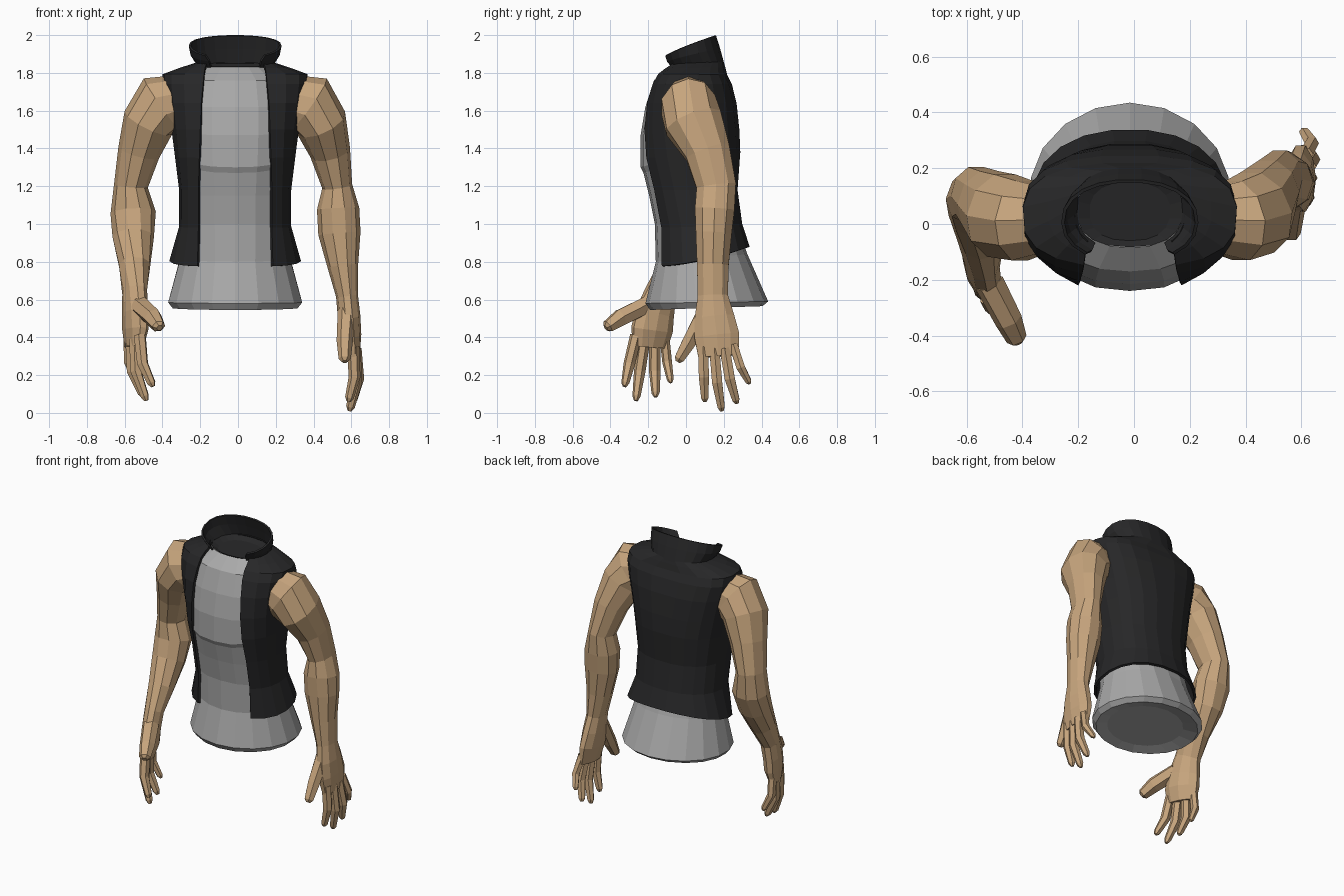
import bpy, bmesh, math
from mathutils import Vector

cube = bpy.data.objects.get("Cube")
if cube:
    bpy.data.objects.remove(cube, do_unlink=True)


def material(name, rgb):
    m = bpy.data.materials.new(name)
    m.use_nodes = True
    m.diffuse_color = (*rgb, 1)
    m.node_tree.nodes["Principled BSDF"].inputs["Base Color"].default_value = (*rgb, 1)
    return m


SKIN = material("tan_skin", (0.57, 0.375, 0.205))
GREY = material("grey_cloth", (0.40, 0.40, 0.40))
BLACK = material("black_cloth", (0.02, 0.02, 0.021))


def loft(name, rings, mat, closed=True, caps=(False, False)):
    """Skin a stack of rings, with optional lower and upper caps."""
    bm = bmesh.new()
    rows = [[bm.verts.new(p) for p in r] for r in rings]
    n = len(rows[0])
    for a, b in zip(rows, rows[1:]):
        for i in range(n if closed else n - 1):
            j = (i + 1) % n
            bm.faces.new((a[i], a[j], b[j], b[i]))
    if caps[0]:
        bm.faces.new(rows[0][::-1])
    if caps[1]:
        bm.faces.new(rows[-1])
    if closed:
        bmesh.ops.recalc_face_normals(bm, faces=bm.faces)
    me = bpy.data.meshes.new(name)
    bm.to_mesh(me)
    bm.free()
    me.materials.append(mat)
    ob = bpy.data.objects.new(name, me)
    bpy.context.collection.objects.link(ob)
    return ob


def solidify(ob, thickness):
    mod = ob.modifiers.new("thickness", "SOLIDIFY")
    mod.thickness = thickness
    mod.offset = -1


def body_ring(zf, zb, hx, yf, yb, power=2.4, gap=0, bend=1.0, n=18, cx=-0.015):
    """Rounded ring rising from zf at the front to zb at the back, open over the gap."""
    start = math.asin((gap / hx) ** (power / 2)) if gap else 0
    pts = []
    for i in range(n):
        t = start + (2 * math.pi - 2 * start) * i / (n - 1 if gap else n)
        s, c = math.sin(t), -math.cos(t)
        x = cx + hx * math.copysign(abs(s) ** (2 / power), s)
        v = math.copysign(abs(c) ** (2 / power), c)
        y = (yf + yb) / 2 + v * (yb - yf) / 2
        pts.append((x, y, zf + (zb - zf) * ((v + 1) / 2) ** bend))
    return pts


# Shirt with a flared, closed hem
shirt = [
    (.565, .59, .25, -.13, .31, 2), (.545, .565, .335, -.19, .405, 2),
    (.58, .59, .36, -.215, .435, 2), (.80, .84, .295, -.16, .325, 2.1),
    (1.0, 1.0, .265, -.165, .27), (1.15, 1.15, .265, -.195, .25),
    (1.27, 1.42, .28, -.225, .255), (1.30, 1.45, .288, -.24, .26),
    (1.47, 1.52, .3, -.24, .265), (1.62, 1.62, .3, -.215, .25),
    (1.76, 1.76, .27, -.17, .2), (1.83, 1.835, .175, -.085, .17)]
loft("shirt", [body_ring(*r) for r in shirt], GREY, caps=(True, False))

# Dark lining inside the neck
neck = [(1.833, 1.85, .192, -.083, .185), (1.815, 1.83, .145, -.06, .15)]
loft("neck_opening", [body_ring(*r) for r in neck], BLACK, caps=(False, True))

# Sleeveless vest, open down the front
vest = [
    (.775, .88, .35, -.165, .34, 2.2, .20), (.98, 1.0, .297, -.175, .30, 2.3, .195),
    (1.18, 1.18, .297, -.21, .275, 2.4, .195), (1.35, 1.38, .32, -.245, .29, 2.4, .19),
    (1.5, 1.5, .34, -.245, .285, 2.5, .185), (1.64, 1.64, .365, -.22, .27, 2.7, .18),
    (1.74, 1.74, .385, -.185, .245, 2.8, .17), (1.795, 1.79, .385, -.155, .22, 2.6, .165),
    (1.825, 1.83, .295, -.125, .21, 2.4, .16), (1.855, 1.86, .20, -.10, .20, 2.4, .15)]
solidify(loft("vest", [body_ring(*r, 1.6) for r in vest], BLACK, closed=False), .016)

# Standing collar, flared and rising to the back
collar = [
    (1.825, 1.845, .2, -.10, .205, 2.4, .13), (1.85, 1.93, .236, -.125, .182, 2.2, .14),
    (1.87, 2.0, .246, -.14, .16, 2.2, .16)]
solidify(loft("collar", [body_ring(*r, .8) for r in collar], BLACK, closed=False), .012)


def tube(name, stations, n):
    """Limb through (x, y, z, width along the hand, depth, yaw) stations."""
    pts = [Vector(s[:3]) for s in stations]
    rings = []
    for k, s in enumerate(stations):
        tangent = (pts[min(k + 1, len(pts) - 1)] - pts[max(k - 1, 0)]).normalized()
        yaw = math.radians(s[5])
        u = Vector((math.sin(yaw), math.cos(yaw), 0))
        u = (u - tangent * u.dot(tangent)).normalized()
        w = tangent.cross(u)
        angles = [2 * math.pi * (i + .5) / n for i in range(n)]
        rings.append([pts[k] + u * s[3] * math.cos(a) + w * s[4] * math.sin(a) for a in angles])
    return loft(name, rings, SKIN, caps=(True, True))


def digit(name, base, mid, tip, r, yaw):
    """Tapered finger or thumb with a blunt tip."""
    near = [m + (t - m) * .85 for m, t in zip(mid, tip)]
    tube(name, [(*base, r, r * 1.1, yaw), (*mid, r, r, yaw),
                (*near, r * .7, r * .75, yaw), (*tip, r * .35, r * .35, yaw)], 6)


# Arms down to the knuckles
left_arm = [
    (.28, .015, 1.65, .12, .14, 0), (.37, .012, 1.63, .15, .172, 0),
    (.44, .04, 1.535, .16, .14, 0), (.488, .115, 1.38, .125, .108, 0),
    (.525, .16, 1.2, .11, .08, 0), (.53, .152, 1.08, .11, .112, 0),
    (.537, .147, .95, .1, .112, 0), (.555, .142, .78, .088, .082, 0),
    (.577, .142, .62, .084, .058, 0), (.588, .15, .51, .11, .06, 0),
    (.598, .163, .41, .125, .055, 0), (.61, .172, .30, .112, .035, 0)]
right_arm = [
    (-.31, .015, 1.65, .12, .14, 0), (-.40, .012, 1.63, .15, .172, 0),
    (-.475, .03, 1.535, .158, .14, 0), (-.525, .07, 1.38, .128, .112, 0),
    (-.567, .1, 1.2, .11, .09, 0), (-.555, .09, 1.06, .11, .12, 0),
    (-.555, .04, .93, .1, .11, -5), (-.548, -.05, .78, .09, .085, -12),
    (-.547, -.13, .64, .088, .062, -20), (-.545, -.165, .53, .11, .06, -22),
    (-.543, -.18, .44, .118, .058, -22), (-.55, -.19, .35, .1, .038, -22)]
tube("left_arm", left_arm, 10)
tube("right_arm", right_arm, 10)

# Fingers: base, middle and tip
names = ("index", "middle", "ring", "little")
left_fingers = [
    ((.61, .09, .35), (.617, .095, .19), (.585, .10, .06)),
    ((.615, .15, .34), (.627, .165, .16), (.59, .19, .01)),
    ((.62, .205, .34), (.637, .232, .18), (.603, .27, .05)),
    ((.615, .25, .36), (.637, .29, .24), (.605, .338, .155))]
right_fingers = [
    ((-.52, -.265, .41), (-.505, -.30, .26), (-.45, -.325, .14)),
    ((-.545, -.22, .39), (-.54, -.245, .22), (-.485, -.265, .065)),
    ((-.565, -.165, .39), (-.56, -.165, .22), (-.50, -.16, .085)),
    ((-.58, -.115, .41), (-.58, -.10, .27), (-.53, -.08, .16))]
for side, fingers, yaw in (("left", left_fingers, 0), ("right", right_fingers, -22)):
    for name, (base, mid, tip) in zip(names, fingers):
        digit(f"{side}_{name}_finger", base, mid, tip, .026 if name == "little" else .031, yaw)

# Thumbs
digit("left_thumb", (.575, .10, .54), (.565, .02, .38), (.565, -.045, .27), .043, 0)
digit("right_thumb", (-.52, -.21, .57), (-.45, -.345, .505), (-.415, -.425, .45), .05, -22)
